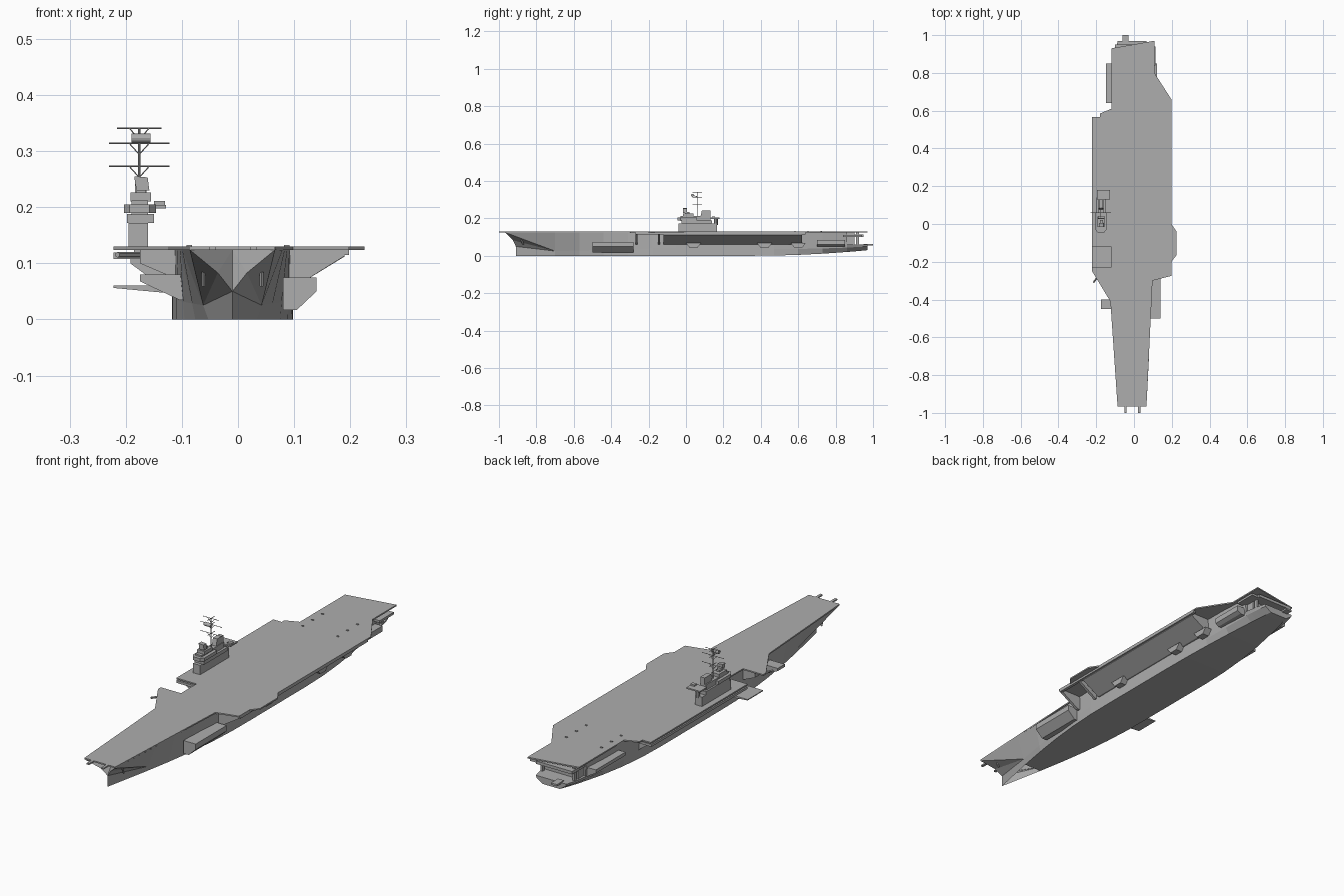
import bpy, bmesh, math
from mathutils import Vector

cube = bpy.data.objects.get("Cube")
if cube:
    bpy.data.objects.remove(cube, do_unlink=True)

grey = bpy.data.materials.new("warship_grey")
grey.use_nodes = True
colour = (.42, .42, .42, 1)
grey.diffuse_color = colour
grey.node_tree.nodes["Principled BSDF"].inputs["Base Color"].default_value = colour

# Shared levels and reference lines
DECK = .13
UNDER_DECK = DECK - .006
FANTAIL = .06
CENTRE = -.01
BEAM = .108
STEM = -.91
KNUCKLE = -.7
RECESS = .86
TRANSOM = .97
BOW_EDGE = -.965
PORT_EDGE = .198
STARBOARD_EDGE = -.222
LIFT_FRONT, LIFT_BACK = -.23, -.12
PORT, STARBOARD = 1, -1
SIDES = (PORT, STARBOARD)


def finish(name, bm):
    bmesh.ops.recalc_face_normals(bm, faces=bm.faces)
    mesh = bpy.data.meshes.new(name)
    bm.to_mesh(mesh)
    bm.free()
    mesh.materials.append(grey)
    ob = bpy.data.objects.new(name, mesh)
    bpy.context.collection.objects.link(ob)
    return ob


def prism(name, outline, axis, start, end):
    """Extrude a flat outline along the named axis."""
    def place(point, level):
        coords = list(point)
        coords.insert("xyz".index(axis), level)
        return Vector(coords)
    bm = bmesh.new()
    face = bm.faces.new([bm.verts.new(place(p, start)) for p in outline])
    made = bmesh.ops.extrude_face_region(bm, geom=[face])["geom"]
    moved = [v for v in made if isinstance(v, bmesh.types.BMVert)]
    bmesh.ops.translate(bm, verts=moved, vec=place((0, 0), end - start))
    return finish(name, bm)


def box(name, left, right, front, back, bottom, top):
    outline = [(left, front), (right, front), (right, back), (left, back)]
    return prism(name, outline, "z", bottom, top)


def rod(name, start, end, radius, sides=6):
    start, end = Vector(start), Vector(end)
    along = end - start
    bm = bmesh.new()
    bmesh.ops.create_cone(bm, cap_ends=True, segments=sides, radius1=radius,
                          radius2=radius, depth=along.length)
    ob = finish(name, bm)
    ob.rotation_euler = along.to_track_quat("Z", "Y").to_euler()
    ob.location = (start + end) / 2
    return ob


def sponson(name, side, reach, top, lip, bottom, front, back, root=.08, foot=.105):
    """Shelf on the hull side: upright lip above a sloping underside."""
    profile = [(root, top), (reach, top), (reach, lip), (foot, bottom), (root, bottom)]
    return prism(name, [(side * x, z) for x, z in profile], "y", front, back)


def hull_section(y, top):
    """Half widths and heights of the hull at y: keel, knuckle and top."""
    forward = min(1, (y - STEM) / (-.1 - STEM))
    aft = max(0, (y - .35) / (TRANSOM - .35))
    keel = BEAM * math.sin(forward * math.pi / 2) * (1 - .6 * aft ** 2)
    side = (BEAM - .025 * (1 - forward)) * (1 - .3 * aft ** 6)
    rise = .03 * aft ** 2
    knuckle = keel + (side - keel) * (.2 + .7 * aft)
    return [(keel, rise), (knuckle, rise + .02 + .02 * forward * (1 - aft)), (side, top)]


def loft(name, ys, top):
    """Skin the mirrored hull sections between the given stations."""
    bm = bmesh.new()
    rings = []
    for y in ys:
        half = hull_section(y, top)
        ring = [bm.verts.new((CENTRE + w, y, z)) for w, z in half]
        ring += [bm.verts.new((CENTRE - w, y, z)) for w, z in reversed(half)]
        rings.append(ring)
    for ring, after in zip(rings, rings[1:]):
        for i in range(len(ring)):
            bm.faces.new((ring[i - 1], ring[i], after[i], after[i - 1]))
    bm.faces.new(rings[0])
    bm.faces.new(rings[-1])
    return finish(name, bm)


def stations(start, end, count):
    return [start + (end - start) * i / count for i in range(count + 1)]


# Hull, low fantail and the recess under the after deck
loft("hull", stations(KNUCKLE, RECESS, 12), UNDER_DECK)
loft("fantail", stations(RECESS, TRANSOM, 4), FANTAIL)
box("stern_wall", -.095, .075, RECESS, .9, FANTAIL, UNDER_DECK)
box("stern_gallery", -.1, .08, RECESS, .95, .1, .113)
box("stern_tab", -.06, -.03, .95, 1, .055, .063)
for side in SIDES:
    x = CENTRE + side * .08
    box("stern_post", x - .005, x + .005, .91, .925, FANTAIL, UNDER_DECK)

# Flared bow with a hollow between its two wings
bm = bmesh.new()
forefoot = bm.verts.new((CENTRE, STEM, 0))
stem = bm.verts.new((CENTRE, STEM, .05))
hollow = bm.verts.new((CENTRE, STEM + .05, UNDER_DECK))
for side in SIDES:
    keel, knuckle, top = [bm.verts.new((CENTRE + side * w, KNUCKLE, z))
                          for w, z in hull_section(KNUCKLE, UNDER_DECK)]
    tip = bm.verts.new((CENTRE + side * .076, BOW_EDGE, UNDER_DECK))
    crease = bm.verts.new((CENTRE + side * .026, STEM - .015, .083))
    for corners in ((forefoot, keel, knuckle, stem), (stem, knuckle, crease),
                    (crease, knuckle, tip), (tip, knuckle, top),
                    (stem, crease, hollow), (crease, tip, hollow)):
        bm.faces.new(corners)
finish("bow", bm)
for side in SIDES:
    x = CENTRE + side * .052
    rod("anchor", (x, -.87, .06), (x, -.88, .085), .004)

# Flight deck with its angled edge and the lift cutout
prism("flight_deck", [
    (-.087, BOW_EDGE), (.066, BOW_EDGE), (.098, -.3), (PORT_EDGE, -.275),
    (PORT_EDGE, -.2), (.225, -.165), (.225, -.04), (PORT_EDGE, 0),
    (PORT_EDGE, .66), (BEAM, .8), (BEAM, TRANSOM), (-.12, .93),
    (-.12, .61), (-.18, .585), (-.18, .567), (STARBOARD_EDGE, .567),
    (STARBOARD_EDGE, LIFT_BACK), (-.122, LIFT_BACK), (-.122, LIFT_FRONT),
    (STARBOARD_EDGE, LIFT_FRONT), (STARBOARD_EDGE, -.25), (-.125, -.41)],
    "z", UNDER_DECK, DECK)
for x in (-.045, .028):
    box("bow_horn", x - .006, x + .006, -1, BOW_EDGE, UNDER_DECK, DECK)
for side in SIDES:
    for y in stations(.58, .72, 2):
        x = side * .087
        box("deck_fitting", x - .005, x + .005, y, y + .006, DECK, DECK + .003)

# Side lift lowered to the hangar door
sponson("lowered_lift", STARBOARD, reach=-STARBOARD_EDGE, top=.06, lip=.056,
        bottom=.045, front=LIFT_FRONT, back=LIFT_BACK)

# Port overhang with ribs, edge walk and brackets
sponson("port_overhang", PORT, reach=.19, top=UNDER_DECK, lip=.112,
        bottom=FANTAIL, front=LIFT_BACK, back=.62)
box("port_edge_walk", .185, PORT_EDGE, -.27, .64, .115, UNDER_DECK)
for y in (-.27, -.15):
    sponson("port_rib", PORT, reach=.19, top=UNDER_DECK, lip=.113,
            bottom=FANTAIL, front=y, back=y + .012)
for y in (.04, .42, .6):
    outline = [(y - .04, .068), (y + .04, .068), (y + .02, .042), (y - .02, .042)]
    prism("port_bracket", outline, "x", .095, .128)

# Starboard overhang and gallery under the island
sponson("starboard_overhang", STARBOARD, reach=.192, top=BEAM, lip=.1,
        bottom=.035, front=-.1, back=.5)
box("starboard_gallery", STARBOARD_EDGE, -.1, LIFT_BACK, .562, BEAM, .119)
box("starboard_web", -.185, -.1, -.1, .55, .118, UNDER_DECK)
sponson("forward_web", STARBOARD, reach=.175, top=UNDER_DECK, lip=.1,
        bottom=.07, front=-.3, back=-.24)

# Gun and boat sponsons along the hull
sponson("port_bow_sponson", PORT, reach=.14, top=.075, lip=.05,
        bottom=.017, front=-.5, back=-.28)
sponson("starboard_bow_sponson", STARBOARD, reach=.175, top=.08, lip=.068,
        bottom=.035, front=-.45, back=-.4)
sponson("port_quarter_sponson", PORT, reach=.122, top=.085, lip=.06,
        bottom=.05, front=.7, back=.85)
sponson("starboard_quarter_sponson", STARBOARD, reach=.148, top=.095, lip=.08,
        bottom=.055, front=.64, back=.85)
box("port_quarter_walk", .08, .115, .84, .94, .1, .11)
rod("starboard_boom", (-.17, -.25, .115), (-.215, -.31, .115), .005)

# Island superstructure
box("island_base", -.195, -.16, -.04, .165, DECK, .172)
box("island_middle", -.198, -.15, -.025, .14, .172, .188)
box("bridge_core", -.19, -.16, -.03, .13, .186, .212)
prism("bridge", [(-.203, -.03), (-.193, -.045), (-.158, -.045), (-.146, -.03),
                 (-.146, .06), (-.203, .06)], "z", .19, .205)
box("bridge_top", -.192, -.155, -.015, .04, .21, .226)
box("aft_platform", -.195, -.128, .13, .18, .198, .204)
rod("aft_platform_support", (-.17, .16, .165), (-.17, .16, .2), .01, sides=8)
box("gun_director", -.15, -.13, .138, .155, .203, .211)
prism("funnel", [(.075, .2), (.13, .2), (.13, .242), (.085, .242)], "x", -.184, -.163)
box("radar_pedestal", -.181, -.164, -.005, .02, .225, .234)
prism("radar_screen", [(-.181, .23), (-.158, .23), (-.161, .253), (-.185, .255)],
      "y", -.015, .005)

# Mast with crossed yards and a search radar
foot = Vector((-.176, FANTAIL, .2))
rod("mast", foot, foot + Vector((0, 0, .142)), .002, sides=8)
for height, reach in ((.073, .054), (.114, .054), (.141, .04)):
    cross = foot + Vector((0, 0, height))
    for side in SIDES:
        rod("yard", cross, cross + Vector((side * reach, 0, 0)), .0013)
        rod("fore_aft_yard", cross, cross + Vector((0, side * .025, 0)), .0013)
        rod("yard_brace", cross - Vector((0, 0, .02)), cross + Vector((side * .018, 0, 0)), .001)
radar = foot + Vector((0, -.025, .123))
rod("search_radar", radar - Vector((.014, 0, 0)), radar + Vector((.02, 0, 0)), .008, sides=12)
rod("radar_arm", foot + Vector((0, 0, .116)), radar, .002)
